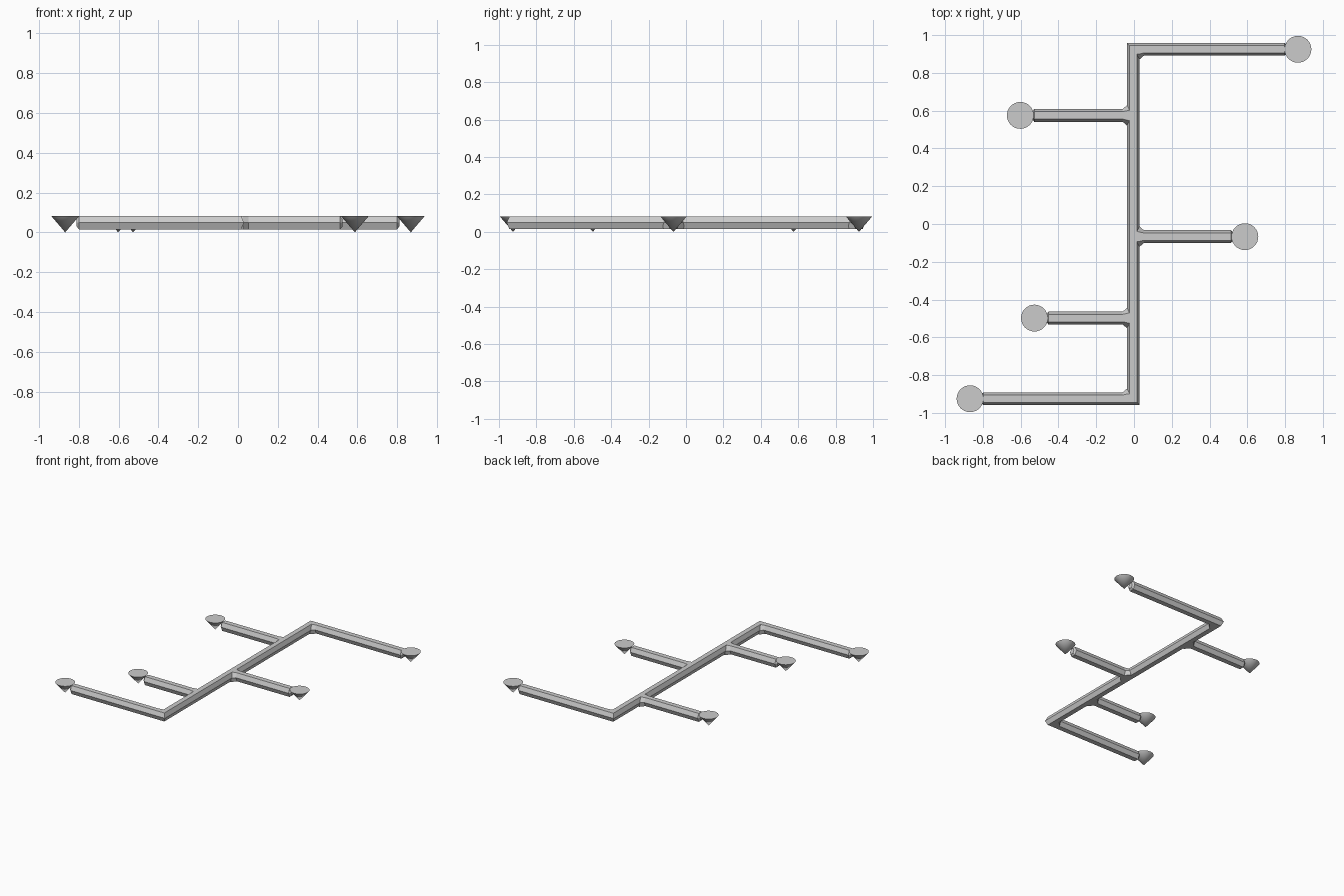
import bpy, bmesh
from mathutils import Vector

if "Cube" in bpy.data.objects:
    bpy.data.objects.remove(bpy.data.objects["Cube"])

Z0, ZM, Z1 = 0.015, 0.049, 0.082      # underside, widest level, top
HW, FLAT = 0.034, 0.0195              # half widths: widest level, flats
SX, EY = -0.004, 0.925                # spine x, end arm y
R = 0.071                             # cone radius


def loft(name, rings):
    """Skin a list of equal-length rings and cap both ends."""
    bm = bmesh.new()
    vs = [[bm.verts.new(p) for p in r] for r in rings]
    n = len(vs[0])
    for a, b in zip(vs, vs[1:]):
        for i in range(n):
            j = (i + 1) % n
            bm.faces.new((a[i], a[j], b[j], b[i]))
    bm.faces.new(vs[0])
    bm.faces.new(vs[-1])
    bmesh.ops.recalc_face_normals(bm, faces=bm.faces)
    me = bpy.data.meshes.new(name)
    bm.to_mesh(me)
    bm.free()
    ob = bpy.data.objects.new(name, me)
    bpy.context.collection.objects.link(ob)
    return ob


def hexring(x, y, n, scale=1.0):
    """Flat-topped six-sided section, widened along the 2D vector n."""
    prof = [(HW, ZM), (FLAT, Z1), (-FLAT, Z1), (-HW, ZM), (-FLAT, Z0), (FLAT, Z0)]
    return [Vector((x + n[0] * a * scale, y + n[1] * a * scale,
                    ZM + (z - ZM) * scale)) for a, z in prof]


def flare(name, y, s, sides=(1, 1)):
    """Small gusset where an arm meets the spine; sides = (+y, -y)."""
    def ring(d, wide, low, top):
        up, dn = sides
        pts = [(up, wide, ZM), (up, top, Z1), (-dn, top, Z1),
               (-dn, wide, ZM), (-dn, low, Z0), (up, low, Z0)]
        return [Vector((SX + s * d, y + k * w, z)) for k, w, z in pts]
    # a zero side closes the section on the arm's centre line
    loft(name, [ring(0.015, 0.058, 0.054, 0.026), ring(0.028, 0.058, 0.054, 0.026),
                ring(0.056, HW, FLAT, FLAT)])


def cone(name, x, y):
    bpy.ops.mesh.primitive_cone_add(vertices=32, radius1=0, radius2=R, depth=Z1 + 0.001,
                                    location=(x, y, (Z1 + 0.001) / 2))
    bpy.context.object.name = name
    bpy.ops.object.shade_smooth_by_angle()


# Spine and the two end arms as one mitred Z-shaped tube
xe = 0.868 - 0.058
loft("spine_and_end_arms", [
    hexring(-xe, -EY, (0, 1), 0.6), hexring(-xe + 0.012, -EY, (0, 1)),
    hexring(SX, -EY, (-1, 1)), hexring(SX, EY, (-1, 1)),
    hexring(xe - 0.012, EY, (0, 1)), hexring(xe, EY, (0, 1), 0.6)])
flare("lower_corner_gusset", -EY, -1, (1, 0))
flare("upper_corner_gusset", EY, 1, (0, 1))
cone("lower_end_cone", -0.868, -EY)
cone("upper_end_cone", 0.868, EY)

# Short side arms with their cones
for label, x, y in (("back_left", -0.602, 0.575), ("middle_right", 0.587, -0.067),
                    ("front_left", -0.527, -0.498)):
    s = 1 if x > 0 else -1
    e = x - s * 0.062
    loft(label + "_arm", [hexring(SX, y, (0, 1)), hexring(e - s * 0.012, y, (0, 1)),
                          hexring(e, y, (0, 1), 0.6)])
    flare(label + "_gusset", y, s)
    cone(label + "_cone", x, y)
